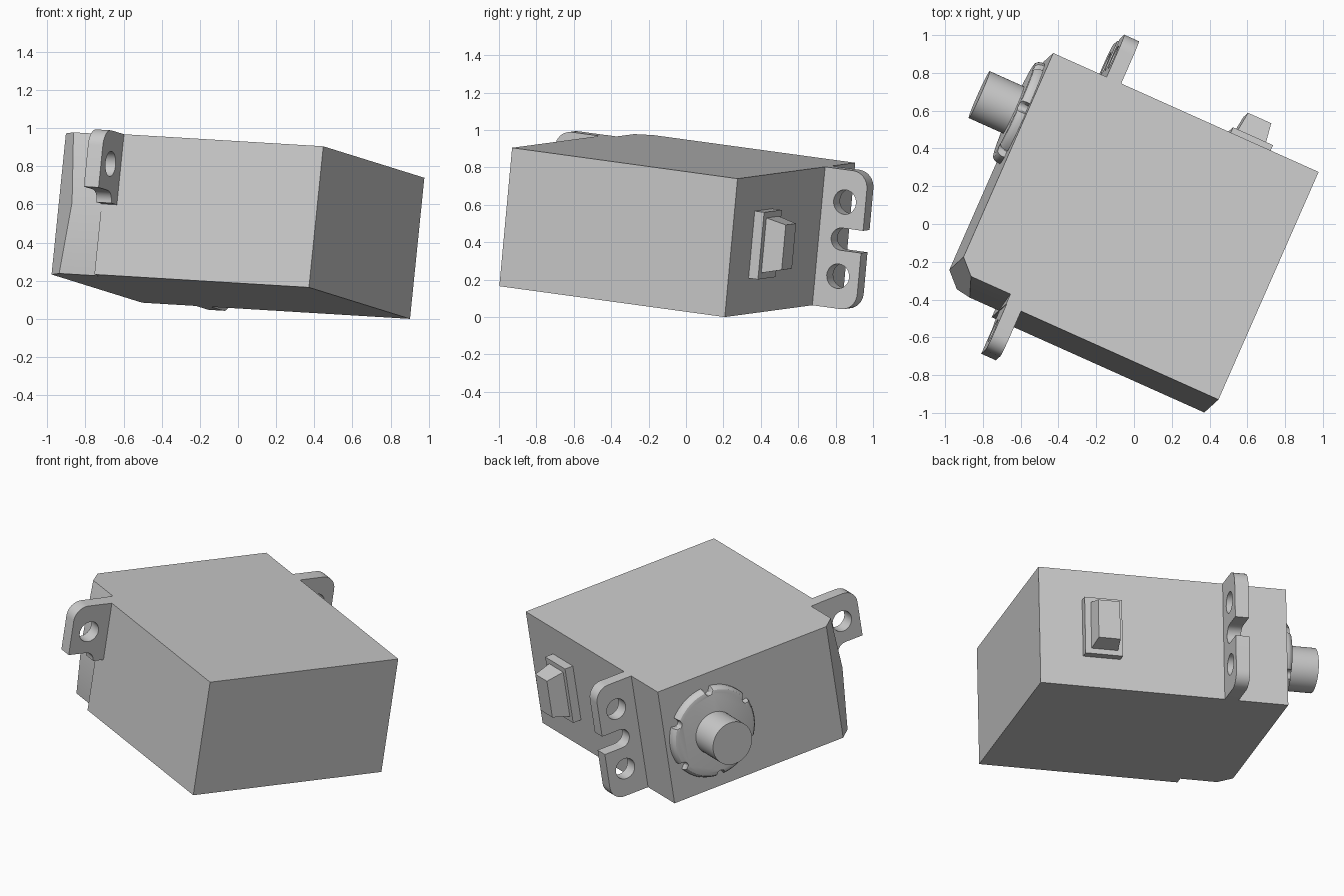
import bpy, bmesh
from math import cos, sin, pi, radians, sqrt
from mathutils import Matrix, Vector

old = bpy.data.objects.get("Cube")
if old:
    bpy.data.objects.remove(old, do_unlink=True)

# Tilted frame of the whole motor: x across, y along the shaft, z up through the case
ax = Vector((0.3994, 0.908, -0.1243)).normalized()
ay = Vector((-0.911, 0.4085, 0.055))
az = ax.cross(ay).normalized()
ay = az.cross(ax)
FRAME = Matrix.Translation((0.372, -0.998, 0.165)) @ Matrix((ax, ay, az)).transposed().to_4x4()

W, L, H = 1.327, 1.542, 0.747
MID = H / 2
EAR_Y0, EAR_Y1 = 1.147, 1.232

grey = bpy.data.materials.new("light_grey")
grey.use_nodes = True
grey.diffuse_color = (0.6, 0.6, 0.6, 1)
grey.node_tree.nodes["Principled BSDF"].inputs["Base Color"].default_value = (0.6, 0.6, 0.6, 1)


def finish(name, bm, smooth=True):
    bmesh.ops.recalc_face_normals(bm, faces=bm.faces)
    mesh = bpy.data.meshes.new(name)
    bm.to_mesh(mesh)
    bm.free()
    obj = bpy.data.objects.new(name, mesh)
    bpy.context.collection.objects.link(obj)
    obj.matrix_world = FRAME
    mesh.materials.append(grey)
    if smooth:
        bpy.ops.object.select_all(action='DESELECT')
        obj.select_set(True)
        bpy.context.view_layer.objects.active = obj
        bpy.ops.object.shade_smooth_by_angle()
    return obj


def arc(cx, cy, r, a0, a1, n):
    steps = [radians(a0 + (a1 - a0) * i / n) for i in range(n + 1)]
    return [(cx + r * cos(a), cy + r * sin(a)) for a in steps]


def prism(name, loops, axis, lo, hi, smooth=True):
    """Extrude an outline (with optional holes) along y or z."""
    def place(p):
        return (p[0], lo, p[1]) if axis == 'y' else (p[0], p[1], lo)
    bm = bmesh.new()
    edges = []
    for loop in loops:
        vs = [bm.verts.new(place(p)) for p in loop]
        edges += [bm.edges.new((vs[i - 1], vs[i])) for i in range(len(vs))]
    if len(loops) == 1:
        bm.faces.new(bm.verts)
    else:
        bmesh.ops.triangle_fill(bm, edges=edges, use_beauty=True)
    geo = bmesh.ops.extrude_face_region(bm, geom=bm.faces[:], use_keep_orig=True)
    step = (0, hi - lo, 0) if axis == 'y' else (0, 0, hi - lo)
    bmesh.ops.translate(bm, vec=step, verts=[g for g in geo['geom'] if isinstance(g, bmesh.types.BMVert)])
    return finish(name, bm, smooth)


def loft(name, rings, smooth=True):
    """Skin between matching rings and cap both ends."""
    bm = bmesh.new()
    rows = [[bm.verts.new(p) for p in ring] for ring in rings]
    for a, b in zip(rows, rows[1:]):
        for i in range(len(a)):
            bm.faces.new((a[i - 1], a[i], b[i], b[i - 1]))
    bm.faces.new(rows[0])
    bm.faces.new(rows[-1])
    return finish(name, bm, smooth)


# Case with a cut-back flank near the shaft end and a chamfered corner
case = prism("case", [[(0, 0), (W, 0), (W, L), (0, L)]], 'z', 0, H, False)
flank = prism("flank_cutter", [[(-0.1, -0.1), (0.076, -0.1), (0.001, MID), (0.076, H + 0.1), (-0.1, H + 0.1)]],
              'y', EAR_Y1 + 0.003, L + 0.1, False)
corner = prism("corner_cutter", [[(-0.1, L - 0.238), (0.238, L + 0.1), (-0.1, L + 0.1)]], 'z', -0.1, H + 0.1, False)
for cutter in (flank, corner):
    cutter.hide_render = True
    cutter.display_type = 'WIRE'
    mod = case.modifiers.new("cut", 'BOOLEAN')
    mod.object = cutter
    mod.operation = 'DIFFERENCE'
    mod.solver = 'EXACT'
bpy.context.view_layer.update()
cut_mesh = bpy.data.meshes.new_from_object(case.evaluated_get(bpy.context.evaluated_depsgraph_get()))
case.modifiers.clear()
case.data = cut_mesh
for cutter in (flank, corner):
    bpy.data.objects.remove(cutter, do_unlink=True)
bpy.context.view_layer.objects.active = case
bpy.ops.object.select_all(action='DESELECT')
case.select_set(True)
bpy.ops.object.shade_smooth_by_angle()

# Mounting ears: a full one with a U slot, and an upper half on the other side
REACH, HOLE_D, SLOT, ROUND = 0.255, 0.133, 0.06, 0.09
half = arc(HOLE_D, 0, SLOT, 180, 90, 8) + [(REACH, SLOT)]
half += arc(REACH - ROUND, MID - ROUND, ROUND, 0, 90, 8) + [(0, MID)]
hole = arc(HOLE_D, 0.2, 0.066, 0, 345, 23)


def flip(points):
    return [(d, -h) for d, h in points]


def outward(points, base, sign):
    return [(base + sign * d, MID + h) for d, h in points]


full = [half + flip(half[1:])[::-1], hole, flip(hole)]
prism("left_ear", [outward(p, W, 1) for p in full], 'y', EAR_Y0, EAR_Y1)
prism("right_ear", [outward(p, 0, -1) for p in ([(0, 0)] + half, hole)], 'y', EAR_Y0, EAR_Y1)


# Cable socket: flat base and tapered plug
def side_rect(x, y0, y1, z0, z1):
    return [(x, y0, z0), (x, y1, z0), (x, y1, z1), (x, y0, z1)]


loft("socket_base", [side_rect(W, 0.268, 0.5, 0.195, 0.557),
                     side_rect(W + 0.055, 0.268, 0.5, 0.195, 0.557)], False)
loft("socket_plug", [side_rect(W + 0.05, 0.305, 0.47, 0.227, 0.526),
                     side_rect(W + 0.165, 0.32, 0.455, 0.257, 0.5)], False)

# Notched round collar and output shaft
SHAFT_X, COLLAR_R, NOTCH = 1.01, 0.29, 0.028


def collar_ring(inset, y):
    ring = []
    for i in range(180):
        a = 2 * pi * i / 180
        off = (a % (pi / 3) - pi / 6) * COLLAR_R
        r = COLLAR_R - inset
        if abs(off) < NOTCH:
            r = min(r, COLLAR_R - sqrt(NOTCH ** 2 - off ** 2) - 0.012)
        ring.append((SHAFT_X + r * cos(a), L + y, MID + r * sin(a)))
    return ring


loft("collar", [collar_ring(i, y) for i, y in
                ((0, 0), (0, 0.02), (0.006, 0.035), (0.017, 0.046), (0.035, 0.05))])
prism("output_shaft", [arc(SHAFT_X, MID, 0.136, 0, 352.5, 47)], 'y', L, L + 0.25)
